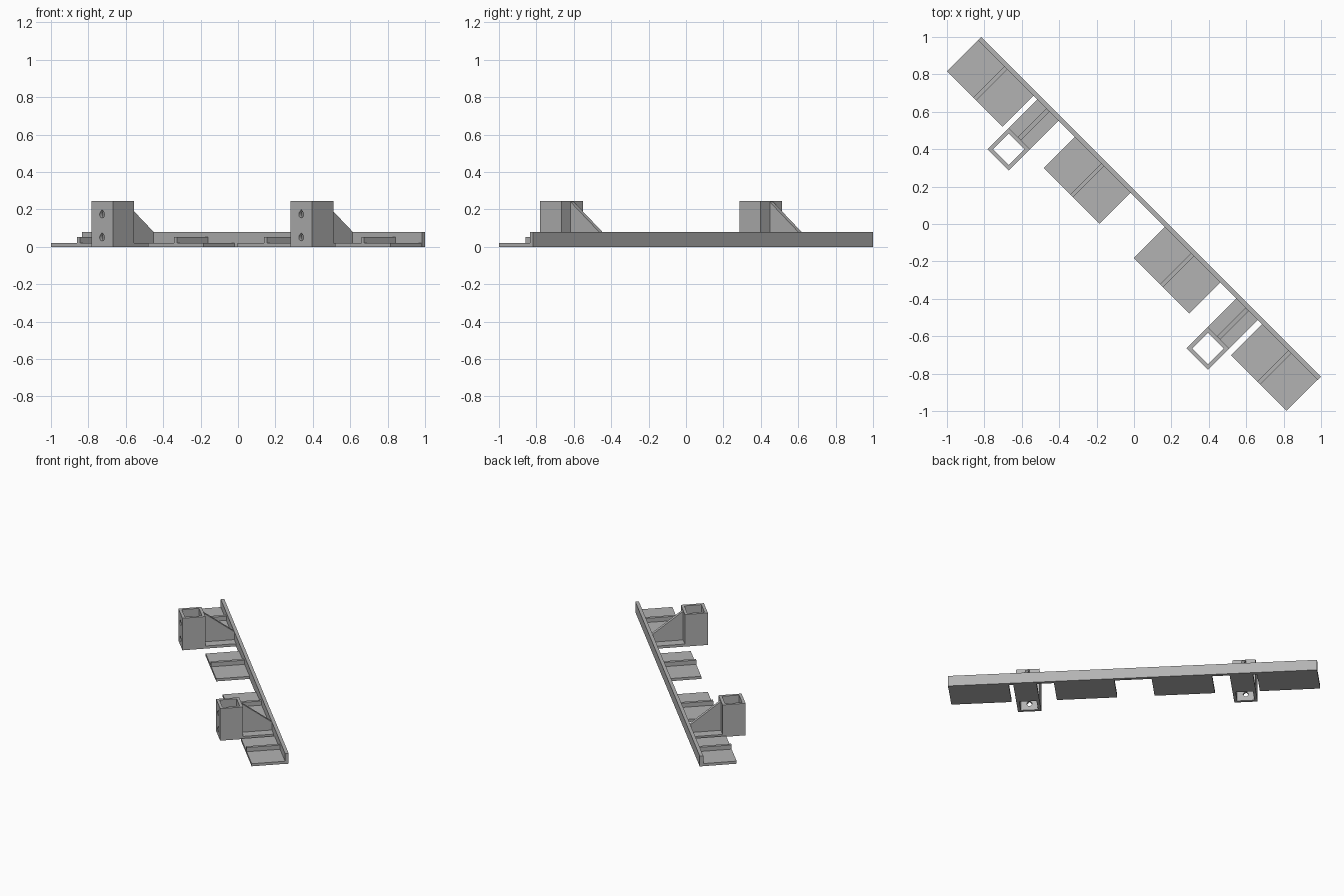
import bpy, bmesh, math
from mathutils import Vector

cube = bpy.data.objects.get("Cube")
if cube:
    bpy.data.objects.remove(cube, do_unlink=True)

grey = bpy.data.materials.new("plain grey")
grey.use_nodes = True
GREY = (0.45, 0.45, 0.45, 1)
grey.diffuse_color = GREY
grey.node_tree.nodes["Principled BSDF"].inputs["Base Color"].default_value = GREY

TURN = math.radians(-45)       # the whole assembly runs diagonally
HALF_LEN, HALF_DEPTH = 1.285, 0.13
RAIL_T, RAIL_H, FLOOR = 0.025, 0.08, 0.02
RAIL_FACE = HALF_DEPTH - RAIL_T
TUBE_X, TUBE_FRONT, TUBE_BACK = 0.753, -0.272, -0.11
TUBE_HALF, TUBE_H, WALL = 0.081, 0.245, 0.021


def prism(name, points, sweep):
    """Solid made by sweeping a flat polygon along a vector."""
    bm = bmesh.new()
    face = bm.faces.new([bm.verts.new(p) for p in points])
    ext = bmesh.ops.extrude_face_region(bm, geom=[face])
    moved = [g for g in ext["geom"] if isinstance(g, bmesh.types.BMVert)]
    bmesh.ops.translate(bm, verts=moved, vec=Vector(sweep))
    bmesh.ops.recalc_face_normals(bm, faces=bm.faces)
    mesh = bpy.data.meshes.new(name)
    bm.to_mesh(mesh)
    bm.free()
    mesh.materials.append(grey)
    ob = bpy.data.objects.new(name, mesh)
    ob.rotation_euler.z = TURN
    bpy.context.scene.collection.objects.link(ob)
    return ob


def box(name, x0, x1, y0, y1, z0, z1):
    return prism(name, [(x0, y0, z0), (x1, y0, z0), (x1, y1, z0), (x0, y1, z0)],
                 (0, 0, z1 - z0))


def cut(ob, cutters):
    """Subtract the cutters from the object, then discard them."""
    for c in cutters:
        c.hide_render = True
        mod = ob.modifiers.new("cut", "BOOLEAN")
        mod.operation, mod.solver, mod.object = "DIFFERENCE", "EXACT", c
    deps = bpy.context.evaluated_depsgraph_get()
    mesh = bpy.data.meshes.new_from_object(ob.evaluated_get(deps))
    ob.modifiers.clear()
    ob.data = mesh
    for c in cutters:
        bpy.data.objects.remove(c, do_unlink=True)


def teardrop(x, z, r=0.018):
    """Screw hole cutter: round below, pointed on top."""
    arc = [math.radians(135 + 270 * i / 18) for i in range(19)]
    pts = [(x + r * math.cos(a), TUBE_FRONT - 0.02, z + r * math.sin(a)) for a in arc]
    pts.append((x, TUBE_FRONT - 0.02, z + r * math.sqrt(2)))
    return prism("hole_cutter", pts, (0, WALL + 0.04, 0))


# Long upright rail
box("back_rail", -HALF_LEN, HALF_LEN, RAIL_FACE, HALF_DEPTH, 0, RAIL_H)

# Flat plates, each with a low centre rib
for i, x in enumerate((-1.075, -0.342, 0.338, 1.073)):
    half = 0.21
    box(f"plate_{i + 1}", x - half, x + half, -HALF_DEPTH, RAIL_FACE, 0, FLOOR)
    box(f"plate_rib_{i + 1}", x - 0.011, x + 0.011, -HALF_DEPTH, RAIL_FACE, FLOOR, 0.052)

# Two square sockets, joined to the rail by a floor and a sloping gusset
for side, x in (("right", -TUBE_X - 0.003), ("left", TUBE_X - 0.003)):
    tube = box(f"{side}_socket", x - TUBE_HALF, x + TUBE_HALF, TUBE_FRONT, TUBE_BACK, 0, TUBE_H)
    inner = TUBE_HALF - WALL
    bore = box("bore_cutter", x - inner, x + inner, TUBE_FRONT + WALL, TUBE_BACK - WALL,
               -0.1, TUBE_H + 0.1)
    cut(tube, [bore, teardrop(x, 0.05), teardrop(x, 0.173)])
    box(f"{side}_socket_floor", x - TUBE_HALF, x + TUBE_HALF, TUBE_BACK, RAIL_FACE, 0, FLOOR)
    gx = x - 0.0125
    prism(f"{side}_gusset", [(gx, TUBE_BACK, FLOOR), (gx, RAIL_FACE, FLOOR),
                             (gx, RAIL_FACE, RAIL_H), (gx, TUBE_BACK, 0.24)], (0.025, 0, 0))
